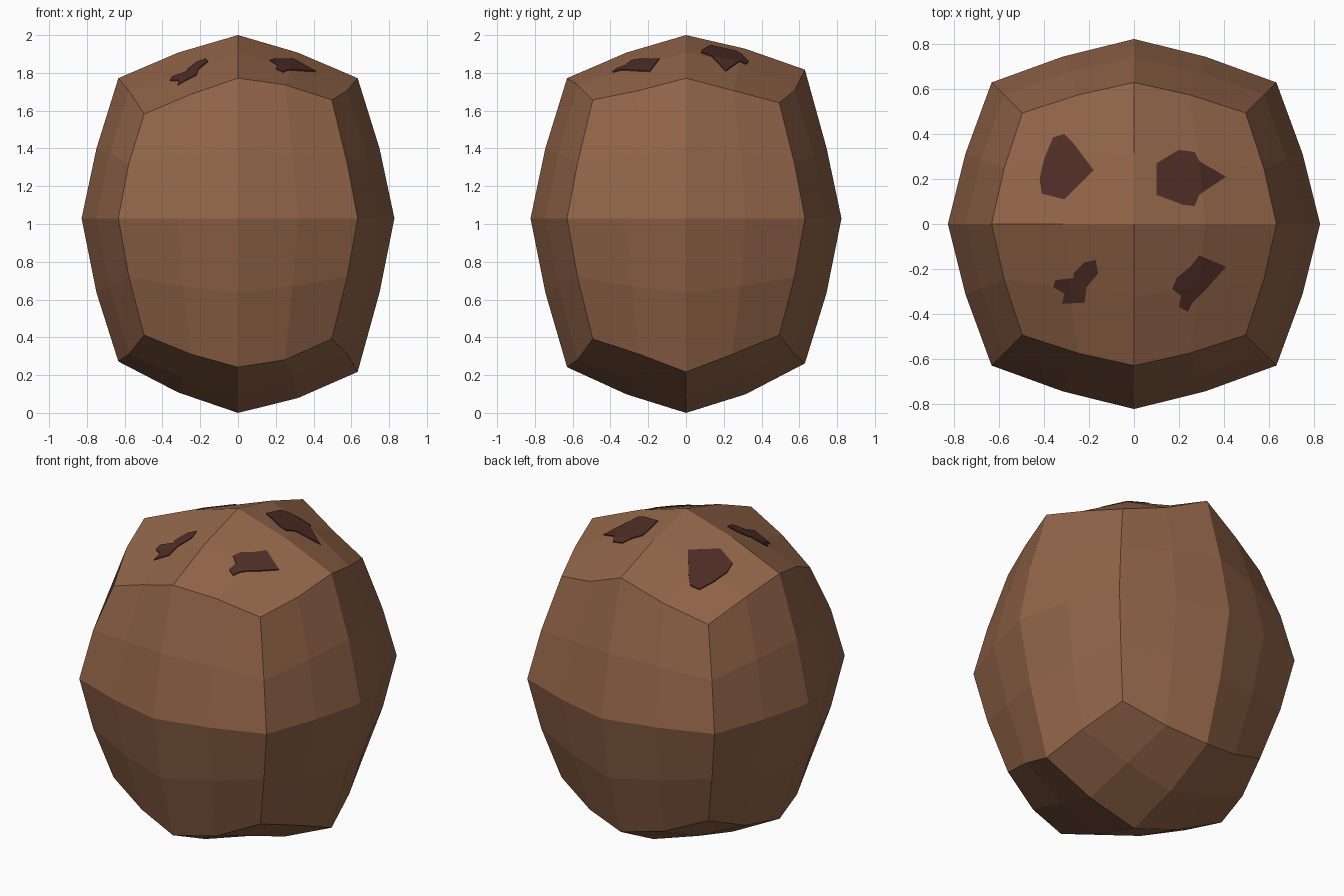
import bpy, bmesh
from mathutils import Vector

if "Cube" in bpy.data.objects:
    bpy.data.objects.remove(bpy.data.objects["Cube"])


def material(name, rgb):
    m = bpy.data.materials.new(name)
    m.diffuse_color = (*rgb, 1)
    m.use_nodes = True
    m.node_tree.nodes["Principled BSDF"].inputs["Base Color"].default_value = m.diffuse_color
    return m


def add_object(name, bm, mat):
    me = bpy.data.meshes.new(name)
    bmesh.ops.recalc_face_normals(bm, faces=bm.faces[:])
    bm.to_mesh(me)
    bm.free()
    me.materials.append(mat)
    ob = bpy.data.objects.new(name, me)
    bpy.context.collection.objects.link(ob)
    return ob


brown = material("brown", (0.283, 0.127, 0.065))
dark = material("dark_brown", (0.076, 0.026, 0.0185))

# small height irregularities, keyed by position on the unit cube
BUMPS = {(-1, -1, 1): -.03, (1, -1, 1): .045, (1, 1, 1): .03,
         (0, 1, 1): .045, (0, .5, 1): .02, (.5, -1, 1): .03, (-.5, -1, 1): -.02,
         (-.5, -.5, 1): -.05, (.5, .5, 1): .03,
         (-1, 0, -1): .03, (1, 0, -1): -.025, (0, 1, -1): .02,
         (.5, 0, -1): -.02, (-.5, 0, -1): .01, (.5, -1, -1): -.03,
         (1, -1, -1): -.02}


def rounded(co):
    """Pull a point of the unit cube inwards towards a boxy ball."""
    out = []
    for i in range(3):
        a, b = (abs(co[(i + k) % 3]) ** 1.3 for k in (1, 2))
        out.append(co[i] * (1 - .235 * (a + b) + .07 * a * b))
    x, y, z = out
    key = tuple(round(c * 2) / 2 for c in co)
    return Vector((x * .828, y * .823,
                   1.03 + z * (.97 if z > 0 else 1.03) + BUMPS.get(key, 0)))


def body_mesh(lift=0):
    bm = bmesh.new()
    bmesh.ops.create_cube(bm, size=2)
    bmesh.ops.subdivide_edges(bm, edges=bm.edges[:], cuts=3, use_grid_fill=True)
    for v in bm.verts:
        v.co = rounded(v.co) + Vector((0, 0, lift))
    return bm


# main lump
add_object("body", body_mesh(), brown)

# outlines of the four dark spots, seen from the top
SPOTS = {
    "spot_back_left": [(-.36, .385), (-.31, .4), (-.27, .36), (-.18, .24),
                       (-.31, .11), (-.41, .135), (-.42, .2), (-.4, .29)],
    "spot_back_right": [(.1, .27), (.2, .33), (.27, .32), (.29, .28), (.41, .21),
                        (.29, .13), (.27, .08), (.22, .085), (.1, .13)],
    "spot_front_left": [(-.27, -.22), (-.22, -.17), (-.17, -.16), (-.16, -.22),
                        (-.21, -.28), (-.22, -.35), (-.32, -.355), (-.31, -.31),
                        (-.36, -.28), (-.35, -.25), (-.27, -.24)],
    "spot_front_right": [(.29, -.14), (.41, -.19), (.33, -.28), (.26, -.35),
                         (.24, -.39), (.2, -.37), (.21, -.32), (.17, -.29),
                         (.19, -.24), (.25, -.19)],
}

# each spot is a thin raised skin of the body, cut by its outline
for name, outline in SPOTS.items():
    bm = bmesh.new()
    face = bm.faces.new([bm.verts.new((x, y, 1.65)) for x, y in outline])
    ext = bmesh.ops.extrude_face_region(bm, geom=[face], use_keep_orig=True)
    for v in ext["geom"]:
        if isinstance(v, bmesh.types.BMVert):
            v.co.z = 2.2
    cutter = add_object(name + "_cutter", bm, dark)
    cutter.hide_render = True
    cutter.hide_viewport = True
    spot = add_object(name, body_mesh(.006), dark)
    mod = spot.modifiers.new("cut", 'BOOLEAN')
    mod.operation = 'INTERSECT'
    mod.solver = 'EXACT'
    mod.object = cutter
